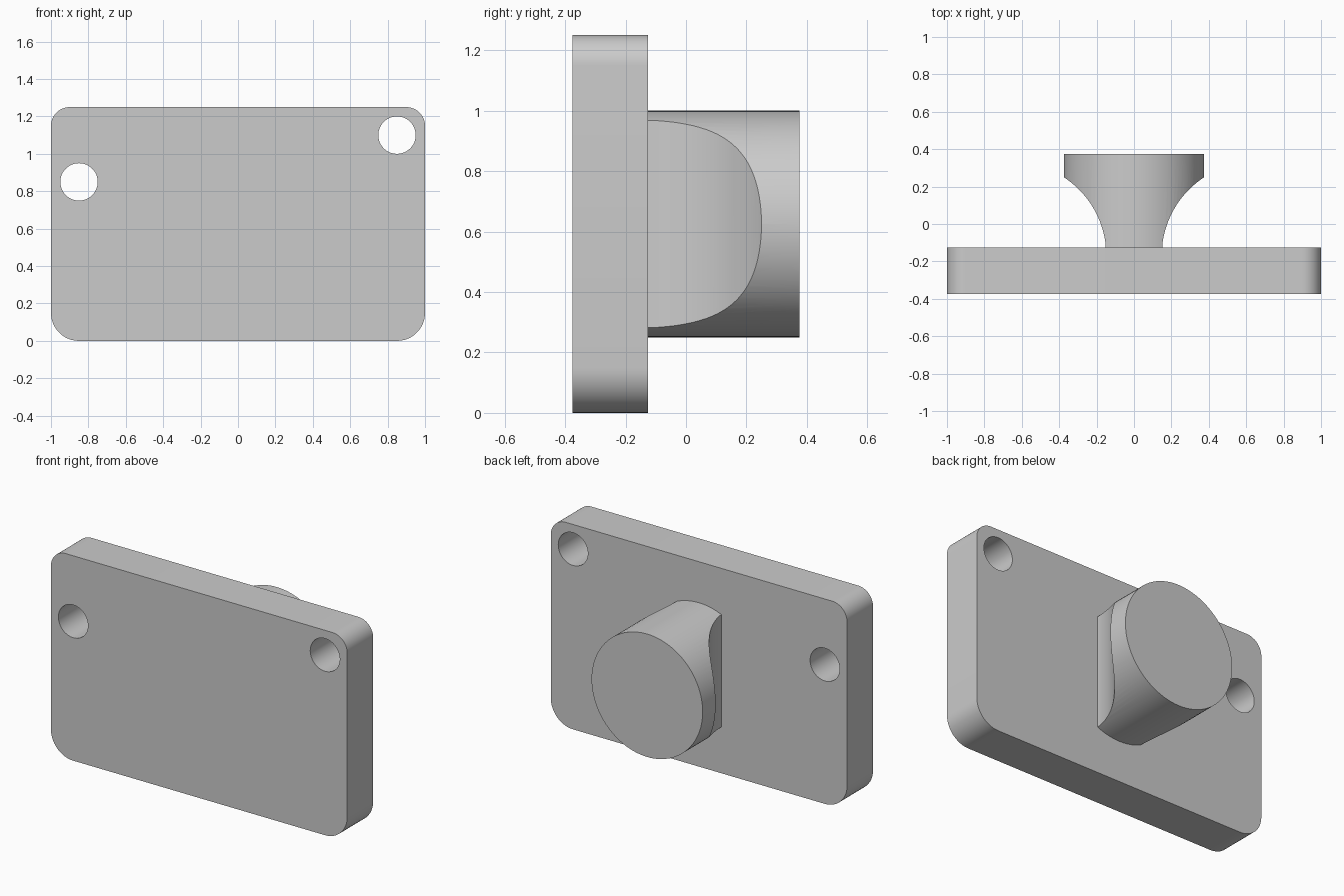
import bpy
import bmesh
from math import cos, sin, pi, sqrt, atan2, radians
from mathutils import Vector

cube = bpy.data.objects.get("Cube")
if cube:
    bpy.data.objects.remove(cube, do_unlink=True)

# Single grey finish
grey = bpy.data.materials.new("plain grey")
grey.use_nodes = True
colour = (0.6, 0.6, 0.6, 1)
grey.diffuse_color = colour
grey.node_tree.nodes["Principled BSDF"].inputs["Base Color"].default_value = colour


def arc(cx, cy, r, a0, a1, n):
    """Points along a circular arc, angles in radians."""
    return [(cx + r * cos(a0 + (a1 - a0) * i / n),
             cy + r * sin(a0 + (a1 - a0) * i / n)) for i in range(n + 1)]


def prism(name, points, offset):
    """Extrude a closed outline of 3D points along an offset."""
    bm = bmesh.new()
    face = bm.faces.new([bm.verts.new(p) for p in points])
    out = bmesh.ops.extrude_face_region(bm, geom=[face])
    moved = [g for g in out["geom"] if isinstance(g, bmesh.types.BMVert)]
    bmesh.ops.translate(bm, verts=moved, vec=Vector(offset))
    bmesh.ops.recalc_face_normals(bm, faces=bm.faces)
    mesh = bpy.data.meshes.new(name)
    bm.to_mesh(mesh)
    bm.free()
    mesh.materials.append(grey)
    obj = bpy.data.objects.new(name, mesh)
    bpy.context.collection.objects.link(obj)
    return obj


def round_bar(name, x, z, r, y0, y1, n):
    """Cylinder running along y."""
    ring = arc(x, z, r, 0, 2 * pi, n)[:-1]
    return prism(name, [(px, y0, pz) for px, pz in ring], (0, y1 - y0, 0))


def combine(obj, tool, operation):
    """Apply a boolean and discard the tool."""
    bpy.ops.object.select_all(action="DESELECT")
    bpy.context.view_layer.objects.active = obj
    obj.select_set(True)
    mod = obj.modifiers.new("shape", "BOOLEAN")
    mod.operation = operation
    mod.solver = "EXACT"
    mod.object = tool
    bpy.ops.object.modifier_apply(modifier=mod.name)
    bpy.data.objects.remove(tool, do_unlink=True)


def smooth(obj):
    bpy.ops.object.select_all(action="DESELECT")
    bpy.context.view_layer.objects.active = obj
    obj.select_set(True)
    bpy.ops.object.shade_smooth_by_angle(angle=radians(30))


FRONT, SEAT, BACK = -0.375, -0.125, 0.375
HEIGHT = 1.25

# Plate with larger rounded corners at the bottom
outline = []
for i, (sx, top, r) in enumerate([(1, 1, 0.1), (-1, 1, 0.1), (-1, 0, 0.15), (1, 0, 0.15)]):
    cz = HEIGHT - r if top else r
    outline += arc(sx * (1 - r), cz, r, i * pi / 2, (i + 1) * pi / 2, 12)
plate = prism("plate", [(x, FRONT, z) for x, z in outline], (0, SEAT - FRONT, 0))

# Two through holes
for x, z in [(-0.85, 0.85), (0.85, 1.1)]:
    combine(plate, round_bar("hole_cutter", x, z, 0.1, FRONT - 0.1, SEAT + 0.1, 48), "DIFFERENCE")
smooth(plate)

# Concave flank from the knob's neck to its rim
neck, rim, radius = Vector((0.15, SEAT)), Vector((0.375, 0.25)), 0.5
chord = rim - neck
side = Vector((chord.y, -chord.x)).normalized()
centre = (neck + rim) / 2 + side * sqrt(radius ** 2 - (chord.length / 2) ** 2)
a0 = atan2(neck.y - centre.y, neck.x - centre.x) % (2 * pi)
a1 = atan2(rim.y - centre.y, rim.x - centre.x) % (2 * pi)
flank = arc(centre.x, centre.y, radius, a0, a1, 24)
flank += [(0.4, 0.28), (0.4, BACK + 0.1)]
section = flank + [(-x, y) for x, y in reversed(flank)]

# Round knob waisted by the flanks
knob = round_bar("knob", 0, HEIGHT / 2, 0.375, SEAT, BACK, 96)
# The waist tool reaches just past the seat so no faces coincide
section = [(x, y - 0.02 if abs(y - SEAT) < 1e-4 else y) for x, y in section]
combine(knob, prism("waist_tool", [(x, y, 0.1) for x, y in section], (0, 0, 1)), "INTERSECT")
smooth(knob)
